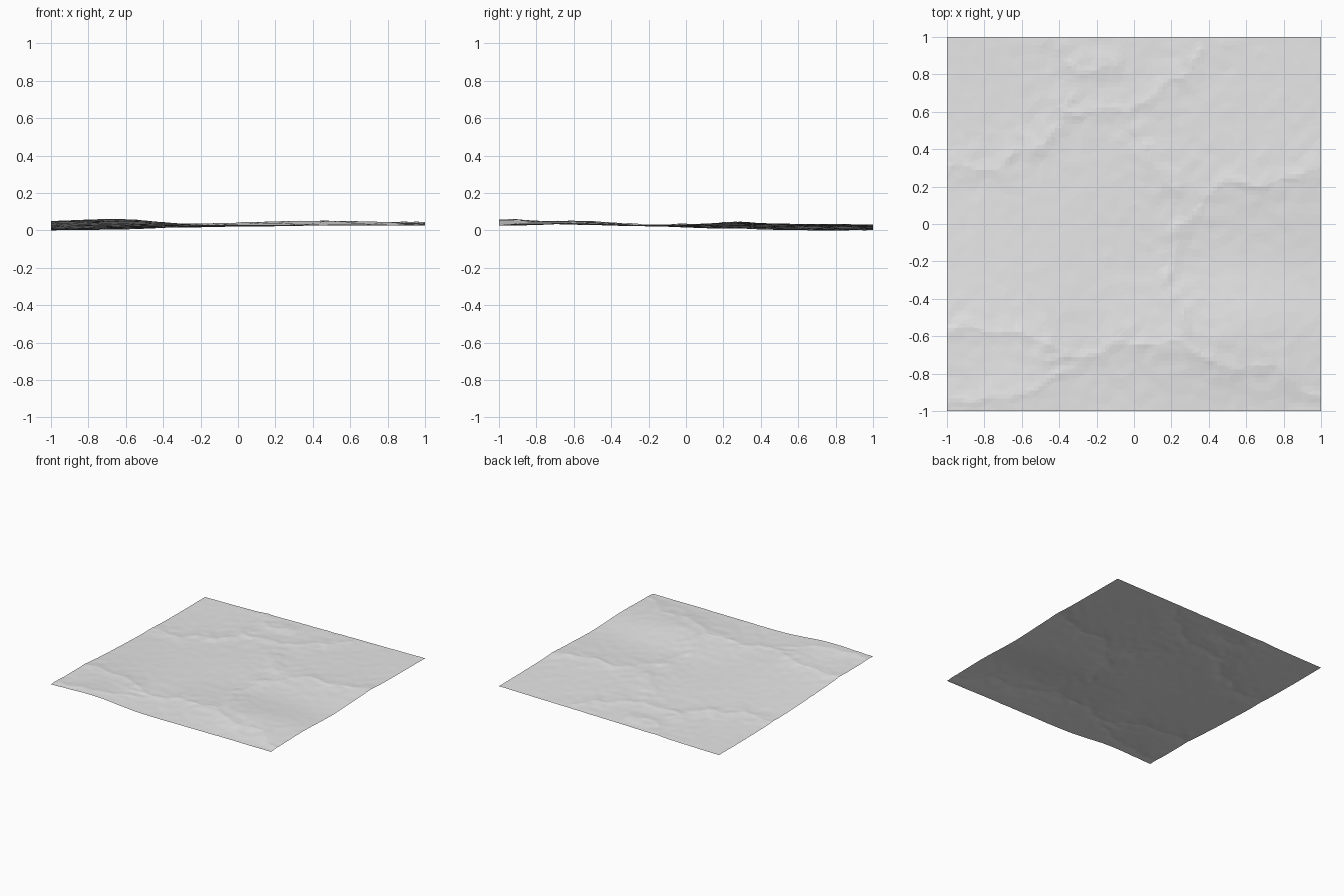
import bpy
import bmesh
import math
from mathutils import Vector, noise

cube = bpy.data.objects.get("Cube")
if cube:
    bpy.data.objects.remove(cube, do_unlink=True)

# Broad swells in thousandths: rows run front to back, columns left to right
SWELLS = [
    [48, 59, 31, 30, 31, 30],
    [46, 45, 32, 46, 52, 40],
    [27, 27, 25, 29, 29, 28],
    [12, 16, 23, 33, 39, 42],
    [4, 10, 21, 29, 34, 38],
    [4, 10, 20, 25, 30, 35],
]

# Crease lines across the sheet, in tenths
CREASES = [
    [(-10, 3), (-7, 3.3), (-4, 5.5), (-3, 7)],
    [(-4, 6.2), (-0.5, 6), (1.5, 7), (3.5, 9.5)],
    [(2, -3), (2.2, 0), (4, 1.7), (10, 3)],
    [(2, 2), (0, 5)],
    [(-5, -7.2), (-1, -6.5), (2.5, -6.2), (5, -7.7), (7.5, -7.8), (10, -9)],
    [(2, -3), (3, -5.5)],
    [(-10, -5.6), (-6, -5.8), (-4, -6.8)],
    [(-10, -9.5), (-7, -9.2), (-4, -8)],
    [(-4.5, 10), (-3, 8.5), (-1, 8)],
]
SEGMENTS = [(Vector(a) / 10, Vector(b) / 10)
            for line in CREASES for a, b in zip(line, line[1:])]


def spline(values, t):
    """Smooth curve through evenly spaced values, t from 0 to 1."""
    last = len(values) - 1
    i = min(int(t * last), last - 1)
    f = t * last - i
    a, b, c, d = (values[max(0, min(last, i + k))] for k in (-1, 0, 1, 2))
    return b + f / 2 * (c - a + f * (2*a - 5*b + 4*c - d + f * (3*(b - c) + d - a)))


def crease_distance(point):
    nearest = 9.0
    for a, b in SEGMENTS:
        along = b - a
        t = max(0, min(1, (point - a).dot(along) / along.length_squared))
        nearest = min(nearest, (point - a - along * t).length)
    return nearest


def height(x, y):
    across = [spline(row, (x + 1) / 2) for row in SWELLS]
    swell = spline(across, (y + 1) / 2) / 1000
    # Waver the creases and roughen the sheet near them
    place = Vector((x, y, 0))
    waver = Vector((noise.noise(place * 5), noise.noise(place * 5 + Vector((7, 3, 1)))))
    d = crease_distance(Vector((x, y)) + waver * 0.06)
    fold = math.exp(-d / 0.05)
    crumple = noise.noise(place * 14) * 0.004 + noise.noise(place * 4) * 0.003
    return swell + 0.007 * fold + crumple * (0.25 + 0.75 * math.exp(-d / 0.12))


# Crumpled sheet
bm = bmesh.new()
bmesh.ops.create_grid(bm, x_segments=90, y_segments=90, size=1)
for v in bm.verts:
    v.co.z = height(v.co.x, v.co.y)
low = min(v.co.z for v in bm.verts)
for v in bm.verts:
    v.co.z -= low
mesh = bpy.data.meshes.new("crumpled_sheet")
bm.to_mesh(mesh)
bm.free()
sheet = bpy.data.objects.new("crumpled_sheet", mesh)
bpy.context.collection.objects.link(sheet)

# Irregular facets, dense along the creases
facets = sheet.modifiers.new("facets", "DECIMATE")
facets.ratio = 0.35

# Plain pale paper
paper = bpy.data.materials.new("pale_grey")
paper.use_nodes = True
colour = (0.8, 0.8, 0.8, 1)
paper.diffuse_color = colour
paper.node_tree.nodes["Principled BSDF"].inputs["Base Color"].default_value = colour
mesh.materials.append(paper)
